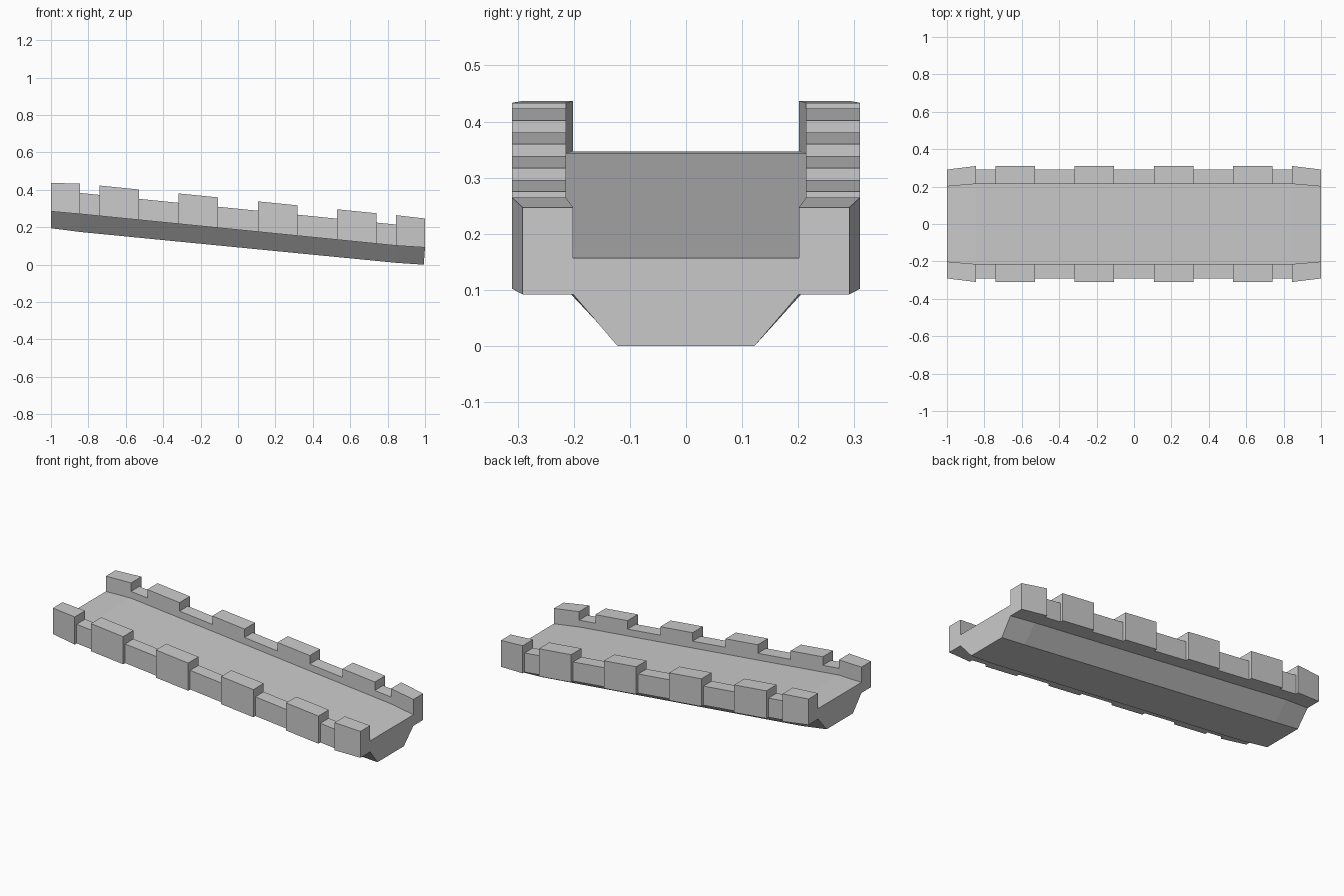
import bpy, bmesh

if "Cube" in bpy.data.objects:
    bpy.data.objects.remove(bpy.data.objects["Cube"])

# Long-section of the ramp: heights and half-widths at four stations
X      = [-1.0, -0.845, 0.845, 1.0]
TOP    = [0.437, 0.4335, 0.2645, 0.247]   # top of the raised blocks
LEDGE  = [0.285, 0.271, 0.102, 0.092]     # underside of the side walls
KEEL   = [0.195, 0.175, 0.010, 0.0]       # underside of the deck
INNER  = [0.201, 0.214, 0.214, 0.201]     # inner face of the side walls
BOTTOM = [0.122, 0.128, 0.128, 0.122]     # half-width of the keel
OUTER  = [0.291, 0.31, 0.31, 0.291]       # outer face of the raised blocks


def at(table, x):
    for i in range(3):
        if x <= X[i + 1]:
            t = (x - X[i]) / (X[i + 1] - X[i])
            return table[i] + t * (table[i + 1] - table[i])
    return table[-1]


def loft(name, stations, section):
    """Join the (x, y, z) section rings at each station into a closed solid."""
    bm = bmesh.new()
    rings = [[bm.verts.new(p) for p in section(x)] for x in stations]
    n = len(rings[0])
    for a, b in zip(rings, rings[1:]):
        for i in range(n):
            j = (i + 1) % n
            bm.faces.new((a[i], a[j], b[j], b[i]))
    bm.faces.new(rings[0])
    bm.faces.new(rings[-1])
    bmesh.ops.recalc_face_normals(bm, faces=bm.faces)
    mesh = bpy.data.meshes.new(name)
    bm.to_mesh(mesh)
    bm.free()
    obj = bpy.data.objects.new(name, mesh)
    bpy.context.collection.objects.link(obj)
    return obj


# Deck with chamfered underside
def deck_section(x):
    w, b = at(INNER, x), at(BOTTOM, x)
    d, l, k = at(TOP, x) - 0.09, at(LEDGE, x), at(KEEL, x)
    kx = min(x, 0.993)
    return [(x, w, d), (x, w, l), (kx, b, k), (kx, -b, k), (x, -w, l), (x, -w, d)]


loft("deck", X, deck_section)


# Side walls: alternating raised blocks and low stretches, mirrored across y
def wall(name, x0, x1, raised):
    def section(x):
        top = at(TOP, x) - (0 if raised else 0.05)
        out = at(OUTER, x) if raised else 0.291
        w, l = at(INNER, x), at(LEDGE, x)
        return [(x, w, l), (x, out, l), (x, out, top), (x, w, top)]

    obj = loft(name, [x0, x1], section)
    mirror = obj.modifiers.new("mirror", 'MIRROR')
    mirror.use_axis = (False, True, False)


cuts = [-1, -0.845, -0.74, -0.53, -0.317, -0.107, 0.107, 0.317, 0.53, 0.74, 0.845, 1]
for i, (x0, x1) in enumerate(zip(cuts, cuts[1:])):
    raised = i % 2 == 0
    wall("wall_block" if raised else "low_wall", x0, x1, raised)
